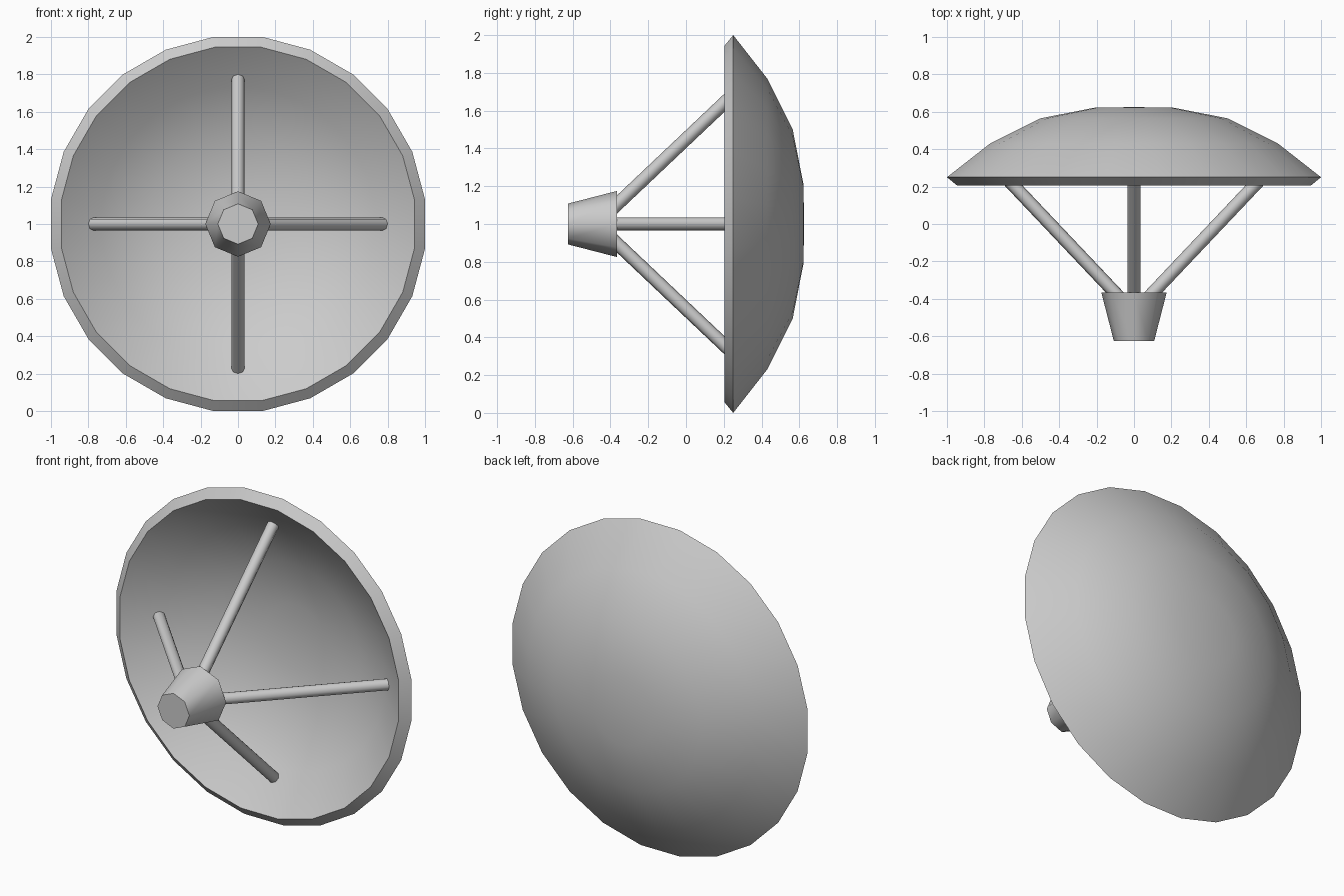
import bpy, bmesh
from math import pi, sin, cos, radians
from mathutils import Vector

if "Cube" in bpy.data.objects:
    bpy.data.objects.remove(bpy.data.objects["Cube"])


def finish(bm, name, angle):
    bmesh.ops.recalc_face_normals(bm, faces=bm.faces)
    mesh = bpy.data.meshes.new(name)
    bm.to_mesh(mesh)
    bm.free()
    ob = bpy.data.objects.new(name, mesh)
    bpy.context.collection.objects.link(ob)
    bpy.ops.object.select_all(action='DESELECT')
    ob.select_set(True)
    bpy.context.view_layer.objects.active = ob
    bpy.ops.object.shade_smooth_by_angle(angle=radians(angle))
    return ob


def lathe_y(name, profile, sides, start, angle, scale=1.0):
    """Revolve (radius, y) points round the y axis at z = 1; radius 0 is a pole,
    open ends are capped."""
    bm = bmesh.new()
    rings = []
    for r, y in profile:
        if r == 0:
            rings.append([bm.verts.new((0, y, 1))] * sides)
            continue
        angles = [start + 2 * pi * i / sides for i in range(sides)]
        rings.append([bm.verts.new((scale * r * cos(a), y, 1 + scale * r * sin(a))) for a in angles])
    for a, b in zip(rings, rings[1:]):
        for i in range(sides):
            j = (i + 1) % sides
            bm.faces.new(list(dict.fromkeys((a[i], a[j], b[j], b[i]))))
    for (r, _), ring in ((profile[0], rings[0]), (profile[-1], rings[-1])):
        if r > 0:
            bm.faces.new(ring)
    return finish(bm, name, angle)


def rod(name, p, q, radius, sides=8):
    p, q = Vector(p), Vector(q)
    bm = bmesh.new()
    bmesh.ops.create_cone(bm, cap_ends=True, segments=sides, radius1=radius,
                          radius2=radius, depth=(q - p).length)
    bm.transform(Vector((0, 0, 1)).rotation_difference(q - p).to_matrix().to_4x4())
    bmesh.ops.translate(bm, verts=bm.verts, vec=(p + q) / 2)
    return finish(bm, name, 50)


# Dish shell: outer bowl, bevelled rim, inner bowl
dish = [(0, 0.625), (0.21, 0.622), (0.5, 0.565), (0.77, 0.43), (1.0, 0.25),
        (0.945, 0.205), (0.73, 0.375), (0.475, 0.502), (0.2, 0.557), (0, 0.56)]
lathe_y("dish", dish, 24, pi / 24, 35, 1 / cos(pi / 24))

# Feed horn in front of the dish
lathe_y("feed_horn", [(0.108, -0.625), (0.175, -0.365)], 8, 0, 50)

# Four struts from the horn to the bowl
for side, (dx, dz) in {"right": (1, 0), "top": (0, 1), "left": (-1, 0), "bottom": (0, -1)}.items():
    rod("strut_" + side, (0.08 * dx, -0.39, 1 + 0.08 * dz), (0.79 * dx, 0.36, 1 + 0.79 * dz), 0.035)
